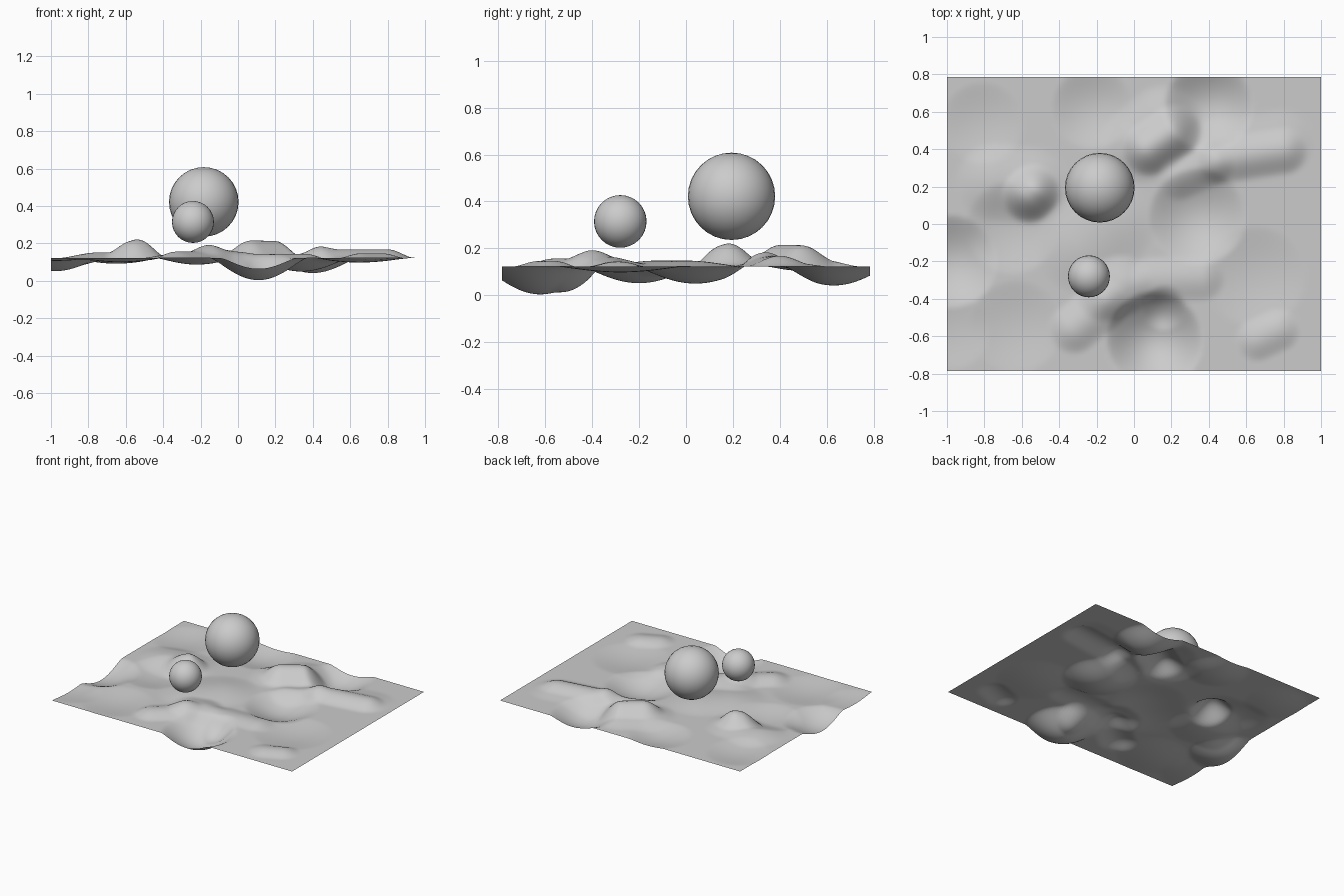
import bpy
from mathutils import Vector

cube = bpy.data.objects.get("Cube")
if cube:
    bpy.data.objects.remove(cube, do_unlink=True)

# Single plain grey material
GREY = (0.6, 0.6, 0.6, 1)
grey = bpy.data.materials.new("plain_grey")
grey.use_nodes = True
grey.diffuse_color = GREY
for node in grey.node_tree.nodes:
    if node.type == 'BSDF_PRINCIPLED':
        node.inputs["Base Color"].default_value = GREY

BASE = 0.122

# Raised strokes: start, end, radius, height
ridges = [
    ((0.08, 0.40), (0.22, 0.49), 0.15, 0.06),
    ((0.04, 0.43), (0.16, 0.53), 0.22, 0.036),
    ((0.46, 0.34), (0.80, 0.39), 0.13, 0.03),
    ((0.44, 0.38), (0.78, 0.43), 0.19, 0.018),
    ((0.24, 0.24), (0.42, 0.32), 0.12, 0.018),
    ((-0.32, -0.56), (-0.16, -0.43), 0.14, 0.035),
    ((-0.15, -0.36), (-0.07, -0.33), 0.17, 0.042),
    ((0.10, -0.30), (0.36, -0.29), 0.13, 0.022),
    ((-0.56, 0.15), (-0.54, 0.17), 0.15, 0.073),
    ((-0.74, 0.22), (-0.56, 0.20), 0.22, 0.03),
    ((0.66, -0.62), (0.77, -0.57), 0.12, 0.025),
    ((-0.28, -0.12), (-0.14, 0.0), 0.26, 0.026),
]
# Round hollows: centre, radius, depth
hollows = [
    ((0.11, -0.62), 0.26, 0.118),
    ((0.16, -0.45), 0.12, 0.03),
    ((0.40, 0.63), 0.24, 0.08),
    ((0.34, 0.04), 0.26, 0.072),
    ((-0.98, -0.20), 0.25, 0.07),
    ((-0.65, -0.02), 0.25, 0.03),
    ((-0.81, 0.54), 0.22, 0.02),
    ((-0.22, 0.62), 0.22, 0.035),
    ((0.65, -0.28), 0.27, 0.024),
    ((-0.63, -0.55), 0.25, 0.022),
    ((-0.97, -0.58), 0.2, 0.015),
]
# Ridges are domes with a soft foot, hollows are rounder bowls
strokes = [(Vector(a), Vector(b), r, h, 1.8) for a, b, r, h in ridges]
strokes += [(Vector(c), Vector(c), r, -d, 1.4) for c, r, d in hollows]


def height(p):
    """Sum of all strokes at a ground point."""
    z = BASE
    for a, b, r, h, power in strokes:
        ab = b - a
        t = 0 if ab.length == 0 else max(0, min(1, (p - a).dot(ab) / ab.length_squared))
        d = (p - a - ab * t).length / r
        if d < 1:
            z += h * (1 - d * d) ** power
    return max(z, 0)


def finish(name):
    ob = bpy.context.object
    ob.name = ob.data.name = name
    ob.data.materials.append(grey)
    bpy.ops.object.shade_smooth()
    return ob


# Rolling ground sheet
bpy.ops.mesh.primitive_grid_add(x_subdivisions=120, y_subdivisions=94, size=2)
ground = finish("ground_sheet")
for v in ground.data.vertices:
    v.co.y *= 0.785
    v.co.z = height(v.co.xy)
ground.data.update()

# Floating balls
for name, centre, radius in (("large_ball", (-0.183, 0.194, 0.422), 0.186),
                             ("small_ball", (-0.241, -0.28, 0.315), 0.112)):
    bpy.ops.mesh.primitive_uv_sphere_add(segments=32, ring_count=16,
                                         radius=radius, location=centre)
    finish(name)
